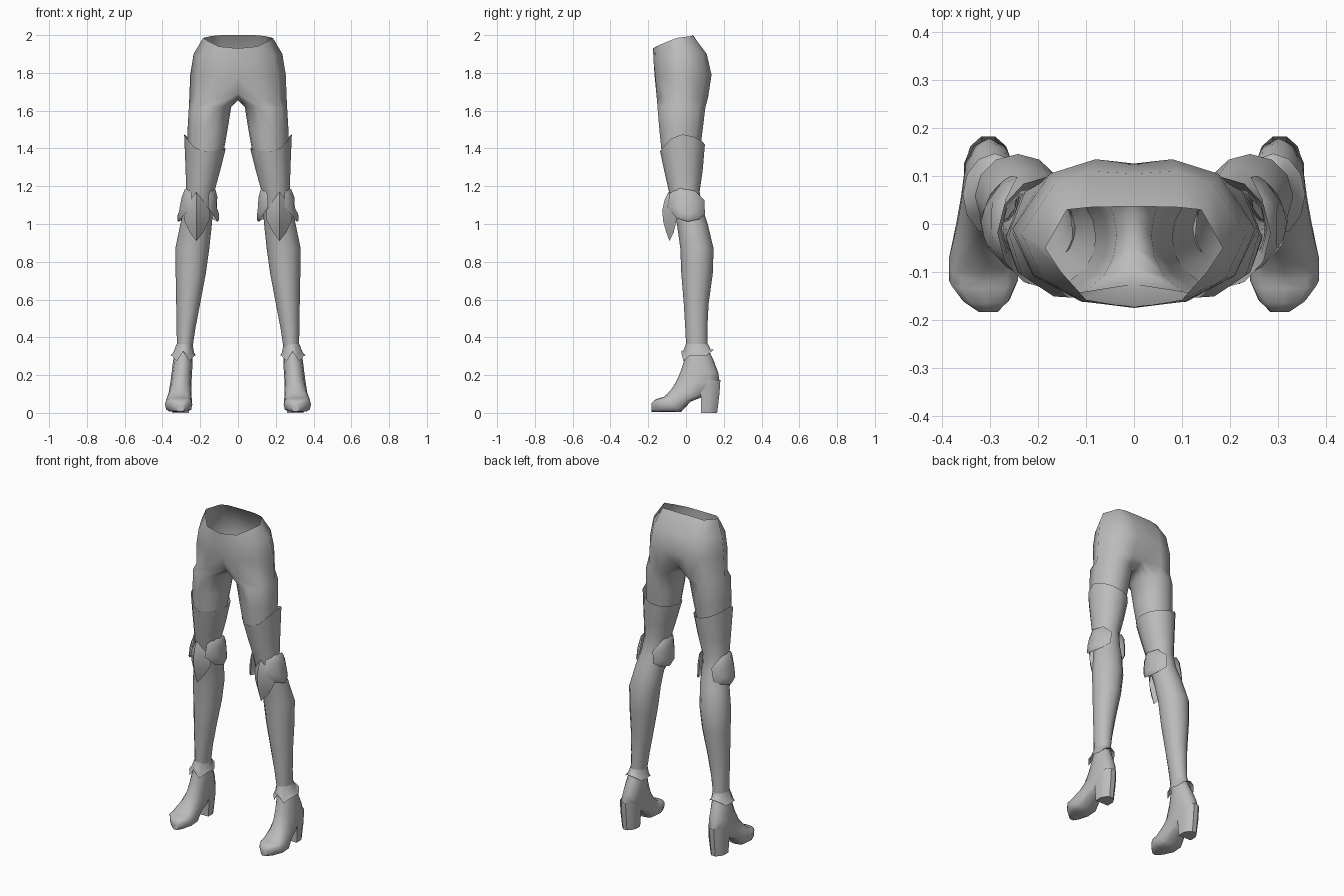
import bpy, bmesh, math

if "Cube" in bpy.data.objects:
    bpy.data.objects.remove(bpy.data.objects["Cube"])

grey = bpy.data.materials.new("plain_grey")
grey.diffuse_color = (0.5, 0.5, 0.5, 1)
grey.use_nodes = True
grey.node_tree.nodes["Principled BSDF"].inputs["Base Color"].default_value = grey.diffuse_color


def finish(name, bm, angle=40):
    """Turn a right-hand half into a mirrored, smooth-shaded object."""
    bmesh.ops.recalc_face_normals(bm, faces=bm.faces[:])
    me = bpy.data.meshes.new(name)
    bm.to_mesh(me)
    bm.free()
    me.materials.append(grey)
    ob = bpy.data.objects.new(name, me)
    bpy.context.collection.objects.link(ob)
    bpy.ops.object.select_all(action='DESELECT')
    ob.select_set(True)
    bpy.context.view_layer.objects.active = ob
    bpy.ops.object.shade_smooth_by_angle(angle=math.radians(angle))
    mod = ob.modifiers.new("mirror", 'MIRROR')
    mod.use_clip = True
    mod.merge_threshold = 0.002
    return ob


def bridge(bm, a, b, closed=True):
    n = len(a)
    for i in range(n if closed else n - 1):
        j = (i + 1) % n
        bm.faces.new((a[i], a[j], b[j], b[i]))


def add(bm, pts):
    return [bm.verts.new(p) for p in pts]


EVEN = [-90 + 30 * i for i in range(12)]     # front, outer side, back, inner side
THIGH = [-115, -80, -40, 0, 45, 80, 115, 140, 160, 180, 200, 220]


def ring(x0, x1, y0, y1, z, angles=EVEN):
    """Oval between x and y limits; z is one height or one per point."""
    cx, cy, a, b = (x0 + x1) / 2, (y0 + y1) / 2, (x1 - x0) / 2, (y1 - y0) / 2
    zs = z if isinstance(z, list) else [z] * len(angles)
    return [(cx + a * math.cos(math.radians(t)), cy + b * math.sin(math.radians(t)), h)
            for t, h in zip(angles, zs)]


def loft(bm, rings):
    vs = [add(bm, r) for r in rings]
    for a, b in zip(vs, vs[1:]):
        bridge(bm, a, b)
    return vs


# --- hips and thighs: open half rings, then a split into the leg at the crotch
bm = bmesh.new()
hips = [
    [(0, -.175, 1.93), (.1, -.158, 1.94), (.152, -.1, 1.965), (.185, -.05, 1.985),
     (.14, .03, 1.995), (.09, .035, 2), (0, .037, 2)],
    [(0, -.172, 1.87), (.105, -.162, 1.88), (.19, -.115, 1.885), (.235, -.02, 1.9),
     (.165, .085, 1.9), (.09, .11, 1.9), (0, .105, 1.9)],
    [(0, -.166, 1.78), (.11, -.162, 1.78), (.21, -.108, 1.79), (.253, -.01, 1.79),
     (.175, .105, 1.79), (.08, .135, 1.79), (0, .126, 1.79)],
]
crotch = [(0, -.125, 1.69), (.105, -.155, 1.67), (.215, -.1, 1.66), (.258, -.01, 1.66),
          (.195, .085, 1.66), (.1, .117, 1.67), (0, .08, 1.69),
          (0, .05, 1.67), (0, .02, 1.66), (0, -.02, 1.655), (0, -.05, 1.66), (0, -.09, 1.67)]
rows = [add(bm, h) for h in hips]
low = add(bm, crotch)
for a, b in zip(rows, rows[1:] + [low[:7]]):
    bridge(bm, a, b, closed=False)
leg = loft(bm, [ring(.036, .26, -.153, .105, 1.62, THIGH),
                ring(.055, .267, -.143, .09, 1.5, THIGH),
                ring(.08, .268, -.128, .072, 1.36, THIGH)])
bridge(bm, low, leg[0])
finish("hips_and_thighs", bm, 60)

# --- flared thigh guard running down into the lower leg
bm = bmesh.new()
rim = [1.385, 1.405, 1.452, 1.475, 1.462, 1.44, 1.42, 1.41, 1.405, 1.40, 1.395, 1.39]
loft(bm, [ring(.065, .285, -.137, .1, rim),
          ring(.095, .277, -.115, .088, 1.28),
          ring(.125, .275, -.09, .072, 1.17),
          ring(.132, .285, -.068, .088, 1.08),
          ring(.138, .305, -.048, .115, 1.0),
          ring(.152, .332, -.03, .146, .87),
          ring(.17, .33, -.025, .142, .74),
          ring(.2, .327, -.012, .12, .58),
          ring(.225, .325, -.004, .113, .45),
          ring(.243, .323, .002, .115, .33)])
finish("thigh_guard_and_lower_leg", bm, 60)

# --- pointed ankle cuff
bm = bmesh.new()
hem = [.325, .275, .30, .305, .30, .325, .335, .325, .30, .305, .30, .275]
loft(bm, [ring(.241, .325, 0, .117, .365),
          ring(.233, .342, -.014, .13, [h * .5 + .168 for h in hem]),
          ring(.224, .357, -.026, .147, hem)])
finish("ankle_cuff", bm, 60)


# --- boot: sections that swing from level at the ankle to upright at the toe
def section(top, back, cx, w, power):
    pts = []
    for t in EVEN:
        c, s = math.cos(math.radians(t)), math.sin(math.radians(t))
        c, s = [math.copysign(abs(v) ** power, v) for v in (c, s)]
        k = (s + 1) / 2
        pts.append((cx + w * c, top[0] + (back[0] - top[0]) * k, top[1] + (back[1] - top[1]) * k))
    return pts


bm = bmesh.new()
boot = loft(bm, [section((.005, .34), (.115, .345), .285, .042, 1),
                 section((-.012, .27), (.145, .28), .292, .052, 1),
                 section((-.03, .215), (.17, .215), .297, .054, .9),
                 section((-.055, .16), (.178, .165), .302, .056, .85),
                 section((-.078, .125), (.09, .085), .307, .06, .75),
                 section((-.1, .1), (.025, .06), .311, .066, .7),
                 section((-.118, .085), (-.025, .006), .314, .072, .65),
                 section((-.135, .08), (-.1, .004), .314, .072, .6),
                 section((-.165, .07), (-.15, .004), .309, .05, .6),
                 section((-.184, .05), (-.182, .006), .304, .02, .7)])
bm.faces.new(boot[-1])
finish("boot", bm, 50)

# --- block heel
bm = bmesh.new()


def heel_ring(y0, y1, z, w):
    m = (y0 + y1) / 2
    return [(.304 + x, y, z) for x, y in
            ((-w, y0), (w, y0), (w, m), (w * .75, y1 - .02), (w * .3, y1),
             (-w * .3, y1), (-w * .75, y1 - .02), (-w, m))]


heel = loft(bm, [heel_ring(.06, .182, .175, .05), heel_ring(.078, .177, .1, .05),
                 heel_ring(.08, .165, .0, .044)])
bm.faces.new(heel[-1])
finish("boot_heel", bm, 40)

# --- ridged kite-shaped knee cap
bm = bmesh.new()
edge = add(bm, [(.22, -.092, 1.17), (.25, -.08, 1.13), (.286, -.055, 1.075),
                (.286, -.05, 1.02), (.255, -.065, .955), (.22, -.088, .91),
                (.185, -.065, .955), (.152, -.05, 1.02), (.152, -.055, 1.075), (.19, -.08, 1.13)])
ridge = add(bm, [(.22, -.113, 1.13), (.22, -.126, 1.07), (.22, -.12, 1.01), (.22, -.104, .955)])
for ids, rs in (((0, 1), (0,)), ((1, 2), (1, 0)), ((2, 3), (2, 1)), ((3, 4), (3, 2)),
                ((4, 5), (3,)), ((5, 6), (3,)), ((6, 7), (2, 3)), ((7, 8), (1, 2)),
                ((8, 9), (0, 1)), ((9, 0), (0,))):
    bm.faces.new([edge[i] for i in ids] + [ridge[r] for r in rs])
finish("knee_cap", bm, 60)


# --- curved plates on both sides of the knee
def knee_plate(name, x_top, x_low, side, curve):
    outline = [(-.085, 1.165), (-.03, 1.19), (.05, 1.175), (.098, 1.125),
               (.1, 1.05), (.07, 1.025), (.01, 1.012), (-.05, 1.03), (-.1, 1.09)]
    my, mz = 0, 1.095

    def point(y, z, puff):
        x = x_top + (x_low - x_top) * (1.19 - z) / .18
        return (x + side * (puff - curve * y * y), y, z)

    bm = bmesh.new()
    loops = [add(bm, [point(my + (y - my) * s, mz + (z - mz) * s, p) for y, z in outline])
             for s, p in ((1, 0), (.9, .008), (.5, .012))]
    for a, b in zip(loops, loops[1:]):
        bridge(bm, a, b)
    bm.faces.new(loops[-1])
    finish(name, bm, 60)


knee_plate("outer_knee_plate", .277, .316, 1, 5)
knee_plate("inner_knee_plate", .124, .108, -1, 4.5)
